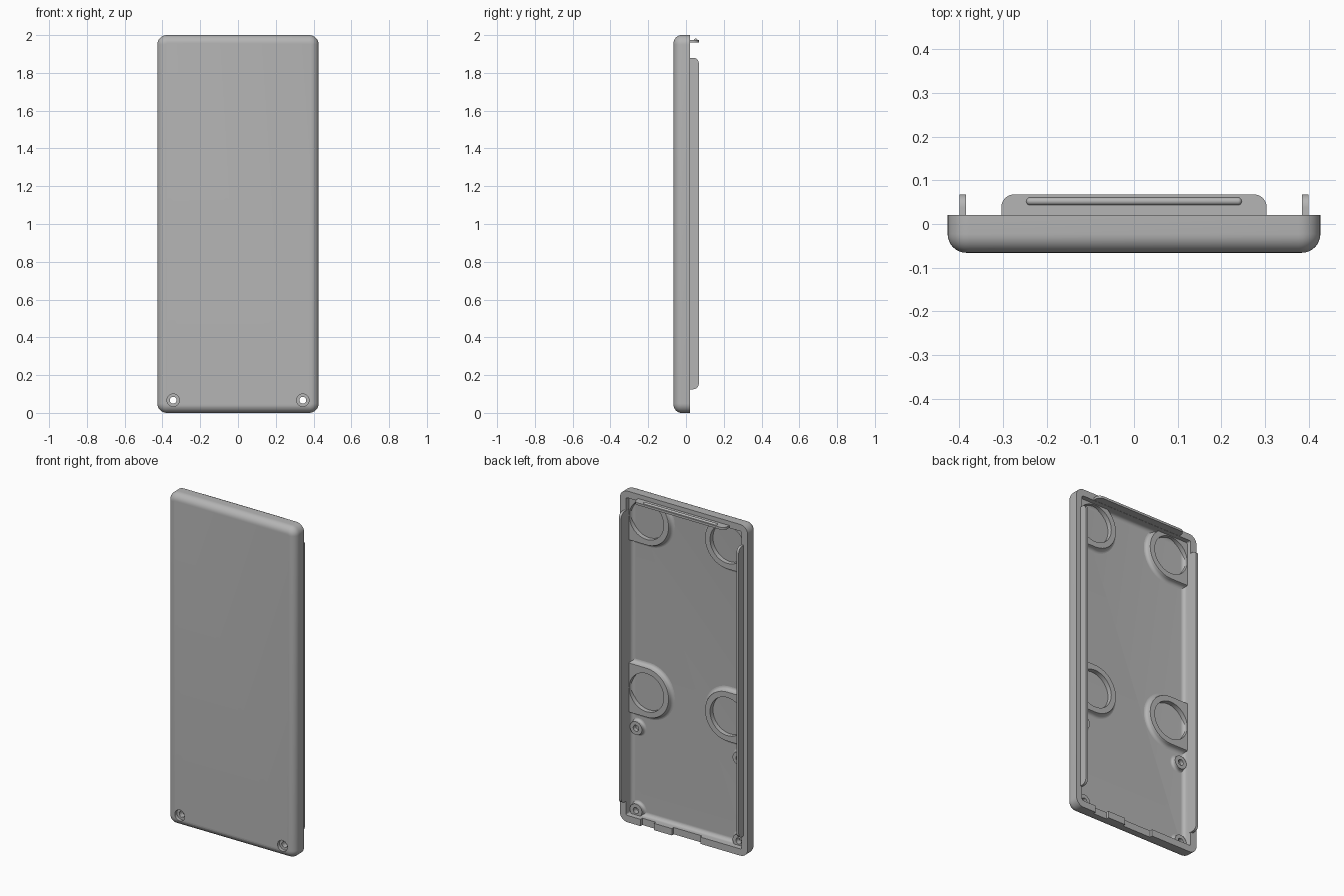
import bpy, bmesh, math
from mathutils import Matrix, Vector

old = bpy.data.objects.get("Cube")
if old:
    bpy.data.objects.remove(old, do_unlink=True)

grey = bpy.data.materials.new("plain grey")
grey.use_nodes = True
grey.diffuse_color = (0.46, 0.46, 0.46, 1)
grey.node_tree.nodes["Principled BSDF"].inputs["Base Color"].default_value = (0.46, 0.46, 0.46, 1)

HALF_W, HEIGHT = 0.427, 2.0
FRONT, FLOOR, RIM, LIP = -0.066, -0.036, 0.021, 0.068
WALL, ROUND = 0.041, 0.043


def finish(bm, name):
    bmesh.ops.recalc_face_normals(bm, faces=bm.faces)
    mesh = bpy.data.meshes.new(name)
    bm.to_mesh(mesh)
    bm.free()
    mesh.materials.append(grey)
    ob = bpy.data.objects.new(name, mesh)
    bpy.context.collection.objects.link(ob)
    return ob


def activate(ob):
    bpy.ops.object.select_all(action='DESELECT')
    ob.select_set(True)
    bpy.context.view_layer.objects.active = ob


def smooth(ob):
    activate(ob)
    bpy.ops.object.shade_smooth_by_angle(angle=math.radians(35))
    return ob


def cut(ob, cutter):
    cutter.hide_render = True
    activate(ob)
    mod = ob.modifiers.new("cut", 'BOOLEAN')
    mod.operation, mod.solver, mod.object = 'DIFFERENCE', 'EXACT', cutter
    bpy.ops.object.modifier_apply(modifier=mod.name)
    bpy.data.objects.remove(cutter, do_unlink=True)


def arc(cx, cy, r, start, end, n=8):
    angles = [math.radians(start + (end - start) * i / n) for i in range(n + 1)]
    return [(cx + r * math.cos(a), cy + r * math.sin(a)) for a in angles]


def loft(name, rings, closed=False):
    """Skin a list of equal rings; cap the ends or close the loop."""
    bm = bmesh.new()
    loops = [[bm.verts.new(p) for p in ring] for ring in rings]
    pairs = list(zip(loops, loops[1:]))
    if closed:
        pairs.append((loops[-1], loops[0]))
    else:
        bm.faces.new(loops[0])
        bm.faces.new(loops[-1])
    for a, b in pairs:
        for i in range(len(a)):
            j = (i + 1) % len(a)
            bm.faces.new((a[i], a[j], b[j], b[i]))
    return finish(bm, name)


def prism(name, outline, axis, lo, hi):
    """Extrude a 2D outline along one axis."""
    def place(p, h):
        v = list(p)
        v.insert(axis, h)
        return v
    return loft(name, [[place(p, h) for p in outline] for h in (lo, hi)])


def lathe(name, profile, x, z, closed=False, n=32):
    """Turn (radius, y) pairs about an axis running front to back."""
    return loft(name, [[(x + px, y, z + pz) for px, pz in arc(0, 0, r, 0, 360, n)[:-1]]
                       for r, y in profile], closed)


def box(name, x0, x1, y0, y1, z0, z1):
    return prism(name, [(x0, y0), (x1, y0), (x1, y1), (x0, y1)], 2, z0, z1)


def case_ring(inset, y):
    r = max(0.05 - inset, 0.006)
    w, top, bottom = HALF_W - inset - r, HEIGHT - inset - r, inset + r
    pts = (arc(w, top, r, 0, 90) + arc(-w, top, r, 90, 180)
           + arc(-w, bottom, r, 180, 270) + arc(w, bottom, r, 270, 360))
    return [(x, y, z) for x, z in pts]


# Case shell: rounded front edge, flat rim, filleted tray inside
outer = [(ROUND - px, FRONT + ROUND - py) for px, py in arc(0, 0, ROUND, 90, 0)]
inner = [(WALL + px, FLOOR + py) for px, py in arc(0.022, 0.022, 0.022, 180, 270, 6)]
rings = [case_ring(d, y) for d, y in outer]
rings += [case_ring(0, RIM), case_ring(WALL, RIM)]
rings += [case_ring(d, y) for d, y in inner]
shell = loft("case_shell", rings)

# Screw holes with counterbore at the bottom of the front
for s in (-1, 1):
    profile = [(0.033, FRONT - 0.02), (0.033, -0.046), (0.019, -0.046), (0.019, 0.01)]
    cut(shell, lathe("screw_cutter", profile, s * 0.343, 0.067))

# Shallow notches in the bottom rim
for x0, x1 in ((-0.11, 0.08), (0.2, 0.29)):
    cut(shell, box("notch_cutter", x0, x1, RIM - 0.018, RIM + 0.02, -0.02, WALL + 0.015))
smooth(shell)

for side, s in (("left", 1), ("right", -1)):
    # Long side tongue with rounded free corners
    r = 0.03
    outline = ([(0.0, 0.125)] + arc(LIP - r, 0.125 + r, r, -90, 0)
               + arc(LIP - r, 1.88 - r, r, 0, 90) + [(0.0, 1.88)])
    smooth(prism(side + "_tongue", outline, 0, s * 0.385, s * 0.4))

    # Screw bosses: open tubes with a flared foot
    for level, z in (("lower", 0.067), ("upper", 0.564)):
        foot = [(0.054 - px, FLOOR + 0.014 - py) for px, py in arc(0, 0, 0.014, 90, 0, 5)]
        foot = [(0.054 - (0.014 - (0.014 - (0.054 - a))), b) for a, b in foot]
        foot = [(0.04 + 0.014 * (1 - math.sin(t)), FLOOR + 0.014 * (1 - math.cos(t)))
                for t in (math.pi / 2 * i / 5 for i in range(6))]
        profile = [(0.018, -0.045)] + [(0.054, -0.045)] + foot + [(0.04, -0.012), (0.018, -0.012)]
        smooth(lathe(f"{side}_{level}_boss", profile, s * 0.343, z, closed=True))

    # Round pocket pads joined to the side walls
    for level, z in (("middle", 0.8), ("top", 1.84)):
        cx = 0.27

        def pad_ring(r, y):
            pts = [(0.4, z - r)] + arc(cx, z, r, 270, 90, 32) + [(0.4, z + r)]
            return [(s * px, y, min(pz, 1.97)) for px, pz in pts]
        steps = [(0.17 - 0.02 * math.sin(t), -0.012 - 0.024 * math.cos(t))
                 for t in (math.pi / 2 * i / 5 for i in range(6))]
        pad_rings = [pad_ring(0.17, -0.04)] + [pad_ring(r, y) for r, y in steps]
        pad = loft(f"{side}_{level}_pad", pad_rings + [pad_ring(0.148, -0.008)])
        cut(pad, lathe("pocket_cutter", [(0.115, -0.06), (0.115, 0.02)], s * cx, z, n=48))
        smooth(pad)

# Top tab with rounded corners
r = 0.03
tab = ([(0.304, 0.0)] + arc(0.304 - r, LIP - r, r, 0, 90)
       + arc(-0.304 + r, LIP - r, r, 90, 180) + [(-0.304, 0.0)])
smooth(prism("top_tab", tab, 2, 1.96, 1.974))

# Snap ridge along the tab
ridge_r = 0.009
ends = arc(0.238, 0, ridge_r, 85, 5, 5)
half = [(x, rr) for x, rr in ends]
profile = [(-x, rr) for x, rr in reversed(half)] + half
smooth(loft("snap_ridge", [[(x, 0.052 + py, 1.973 + pz)
                            for py, pz in arc(0, 0, rr, 0, 360, 16)[:-1]] for x, rr in profile]))
